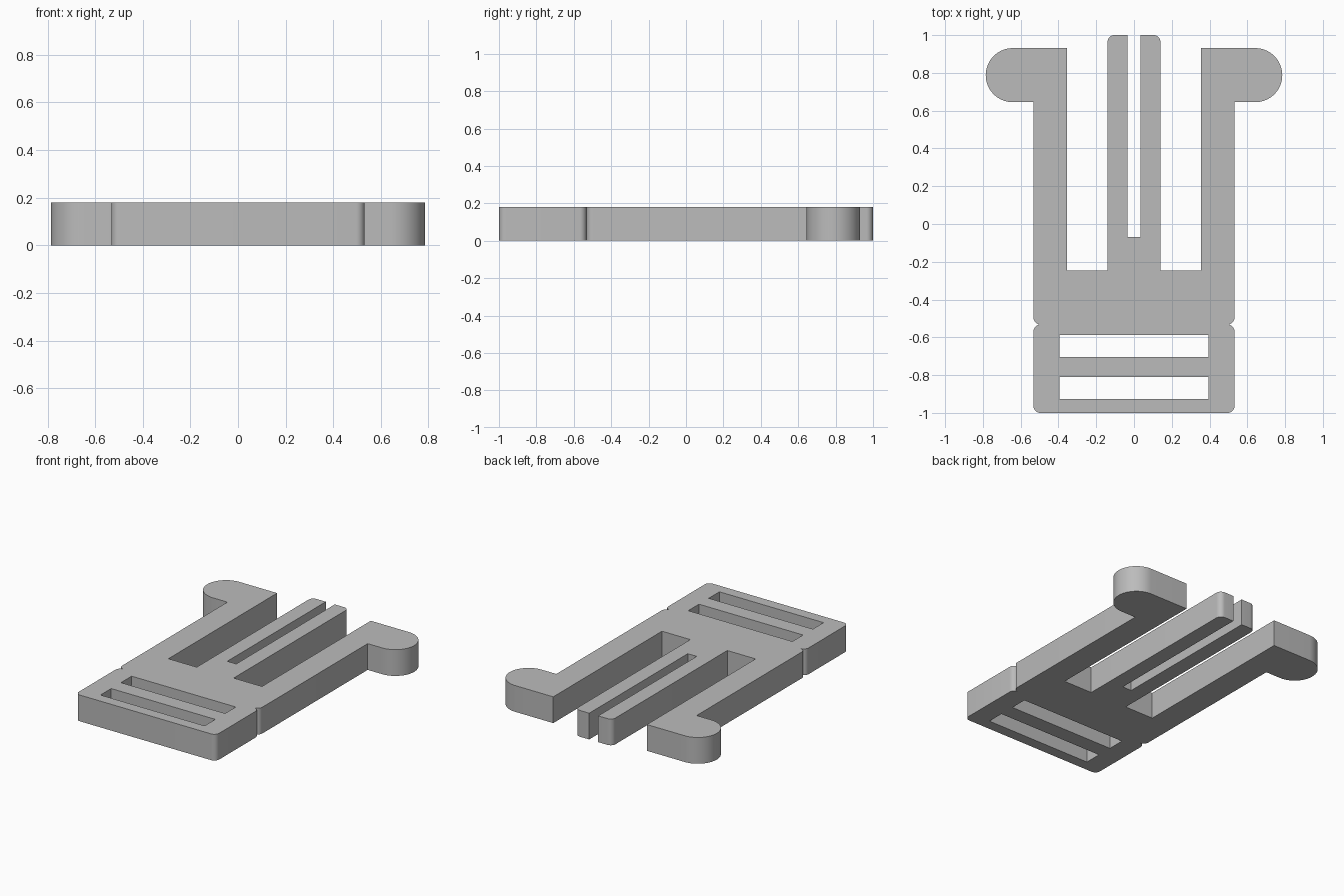
import bpy, bmesh, math

if "Cube" in bpy.data.objects:
    bpy.data.objects.remove(bpy.data.objects["Cube"])

HEIGHT = 0.18
R = 0.036  # small corner radius


def arc(cx, cy, r, a0, a1, n):
    """Points on an arc, angles in degrees."""
    return [(cx + r * math.cos(math.radians(a0 + (a1 - a0) * i / n)),
             cy + r * math.sin(math.radians(a0 + (a1 - a0) * i / n)))
            for i in range(n + 1)]


def rect(x, y0, y1):
    return [(-x, y0), (x, y0), (x, y1), (-x, y1)]


# Right half of the outline, from the strap end round to the centre slit
half = arc(0.532 - R, -1 + R, R, -90, 0, 8)                  # strap end corner
half += arc(0.532 - R, -0.532 - R, R, 0, 90, 8)              # waist notch, lower
half += arc(0.532 - R, -0.532 + R, R, -90, 0, 8)[1:]         # waist notch, upper
half += [(0.532, 0.645)]                                     # side arm
half += arc(0.642, 0.788, 0.143, -90, 90, 32)                # rounded hook
half += [(0.355, 0.931), (0.355, -0.247), (0.14, -0.247)]    # gap beside prong
half += arc(0.14 - R, 1 - R, R, 0, 90, 8)                    # prong tip
half += [(0.034, 1.0), (0.034, -0.068)]                      # centre slit
outline = half + [(-x, y) for x, y in reversed(half)]

# Outline plus the two strap slots
loops = [outline, rect(0.395, -0.704, -0.588), rect(0.395, -0.926, -0.81)]

bm = bmesh.new()
edges = []
for pts in loops:
    vs = [bm.verts.new((x, y, 0)) for x, y in pts]
    edges += [bm.edges.new((vs[i - 1], vs[i])) for i in range(len(vs))]
bmesh.ops.triangle_fill(bm, edges=edges, use_beauty=True, normal=(0, 0, 1))

# Extrude the flat shape to full thickness
ext = bmesh.ops.extrude_face_region(bm, geom=bm.faces[:])
top = [g for g in ext["geom"] if isinstance(g, bmesh.types.BMVert)]
bmesh.ops.translate(bm, verts=top, vec=(0, 0, HEIGHT))
bmesh.ops.recalc_face_normals(bm, faces=bm.faces[:])

mesh = bpy.data.meshes.new("buckle_clip")
bm.to_mesh(mesh)
bm.free()
buckle = bpy.data.objects.new("buckle_clip", mesh)
bpy.context.collection.objects.link(buckle)

grey = bpy.data.materials.new("grey_plastic")
grey.diffuse_color = (0.5, 0.5, 0.5, 1)
grey.use_nodes = True
grey.node_tree.nodes["Principled BSDF"].inputs["Base Color"].default_value = grey.diffuse_color
mesh.materials.append(grey)

# Smooth curved walls, sharp edges
bpy.context.view_layer.objects.active = buckle
buckle.select_set(True)
bpy.ops.object.shade_smooth_by_angle(angle=math.radians(30))
